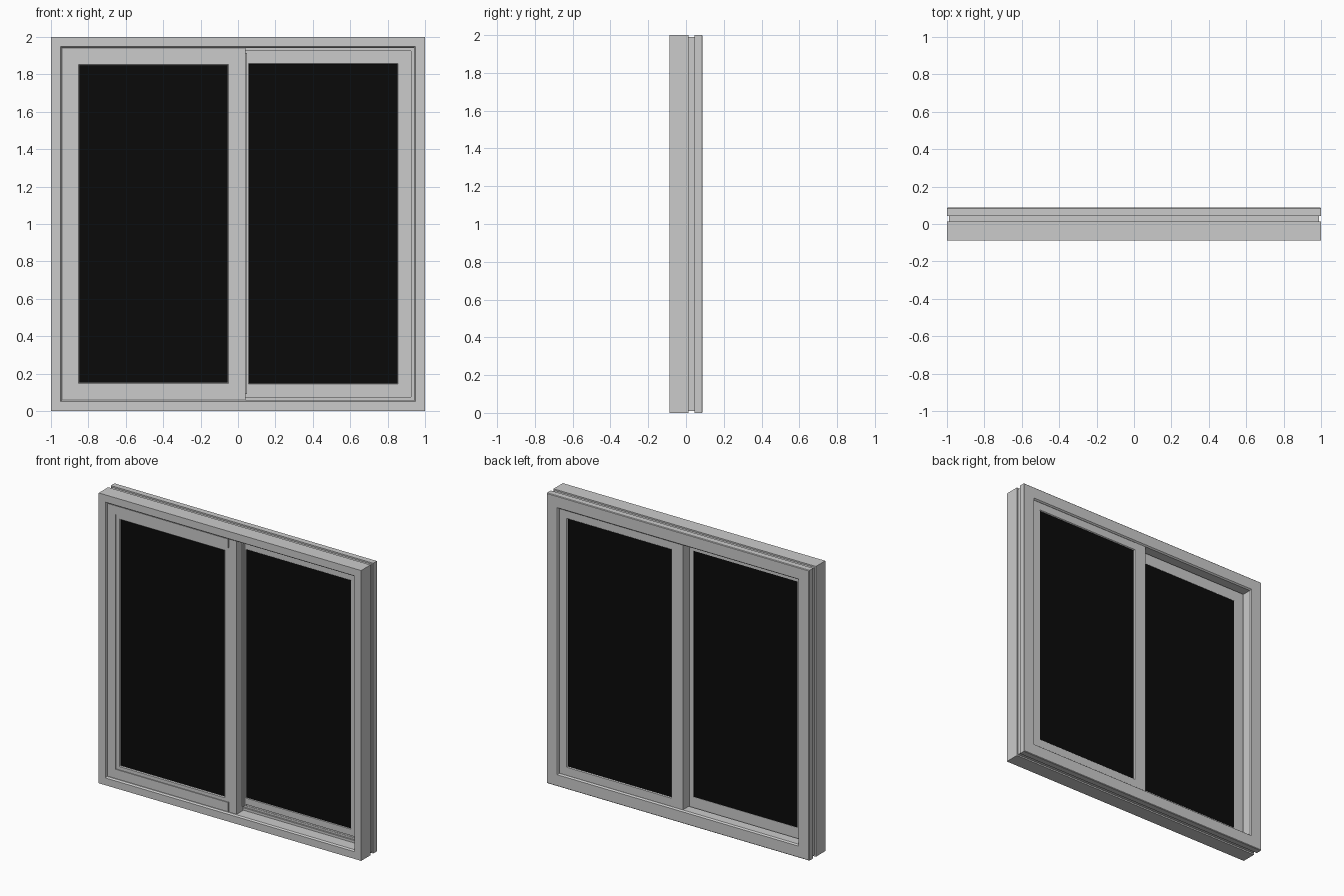
import bpy, bmesh

if "Cube" in bpy.data.objects:
    bpy.data.objects.remove(bpy.data.objects["Cube"])

glass_mat = bpy.data.materials.new("dark_glass")
glass_mat.diffuse_color = (0.003, 0.003, 0.003, 1)
glass_mat.use_nodes = True
glass_mat.node_tree.nodes["Principled BSDF"].inputs["Base Color"].default_value = glass_mat.diffuse_color


def finish(name, bm, mat=None):
    bmesh.ops.recalc_face_normals(bm, faces=bm.faces)
    me = bpy.data.meshes.new(name)
    bm.to_mesh(me)
    bm.free()
    ob = bpy.data.objects.new(name, me)
    bpy.context.collection.objects.link(ob)
    if mat:
        me.materials.append(mat)
    return ob


def mitred_frame(name, rect, profile):
    """Sweep a closed (inset, y) profile around a rectangle with mitred corners."""
    x0, x1, z0, z1 = rect
    bm = bmesh.new()
    loops = [[bm.verts.new(c) for c in ((x0 + i, y, z0 + i), (x1 - i, y, z0 + i),
                                        (x1 - i, y, z1 - i), (x0 + i, y, z1 - i))]
             for i, y in profile]
    for a, b in zip(loops, loops[1:] + loops[:1]):
        for k in range(4):
            n = (k + 1) % 4
            bm.faces.new((a[k], a[n], b[n], b[k]))
    return finish(name, bm)


def box(name, x, y, z, mat=None):
    bm = bmesh.new()
    bmesh.ops.create_cube(bm, size=1)
    for v in bm.verts:
        v.co = [(r[0] + r[1]) / 2 + c * (r[1] - r[0]) for c, r in zip(v.co, (x, y, z))]
    return finish(name, bm, mat)


# Outer frame: front block, grooved outside edge, stepped opening
mitred_frame("outer_frame", (-1, 1, 0, 2), [
    (0, -0.088), (0.05, -0.088), (0.058, -0.078), (0.058, 0.002),
    (0.075, 0.002), (0.075, 0.012), (0.088, 0.012), (0.088, 0.078), (0.08, 0.088),
    (0.004, 0.088), (0, 0.084), (0, 0.044), (0.01, 0.044), (0.01, 0.014), (0, 0.014)])

# Front (left) sash
mitred_frame("front_sash", (-0.943, 0.04, 0.058, 1.943), [
    (0, -0.072), (0.09, -0.072), (0.095, -0.066), (0.095, -0.004), (0, -0.004)])
# Raised beads on three sides of the front sash
fy = (-0.078, -0.07)
box("front_sash_bead_left", (-0.94, -0.88), fy, (0.062, 1.94))
box("front_sash_bead_top", (-0.88, -0.02), fy, (1.88, 1.94))
box("front_sash_bead_bottom", (-0.88, -0.02), fy, (0.062, 0.125))

# Back (right) sash, with a small step round its edge
mitred_frame("back_sash", (0.0, 0.912, 0.088, 1.915), [
    (0, 0.014), (0.012, 0.014), (0.012, 0.006), (0.056, 0.006), (0.061, 0.012),
    (0.061, 0.07), (0.056, 0.076), (0, 0.076)])
box("back_sash_meeting_stile", (-0.03, 0.055), (0.006, 0.078), (0.086, 1.915))
box("interlock_strip", (0.028, 0.048), (-0.012, 0.008), (0.09, 1.915))

# Glass panes
box("front_glass", (-0.852, -0.052), (-0.064, -0.006), (0.15, 1.852), glass_mat)
box("back_glass", (0.05, 0.855), (0.01, 0.07), (0.145, 1.857), glass_mat)
